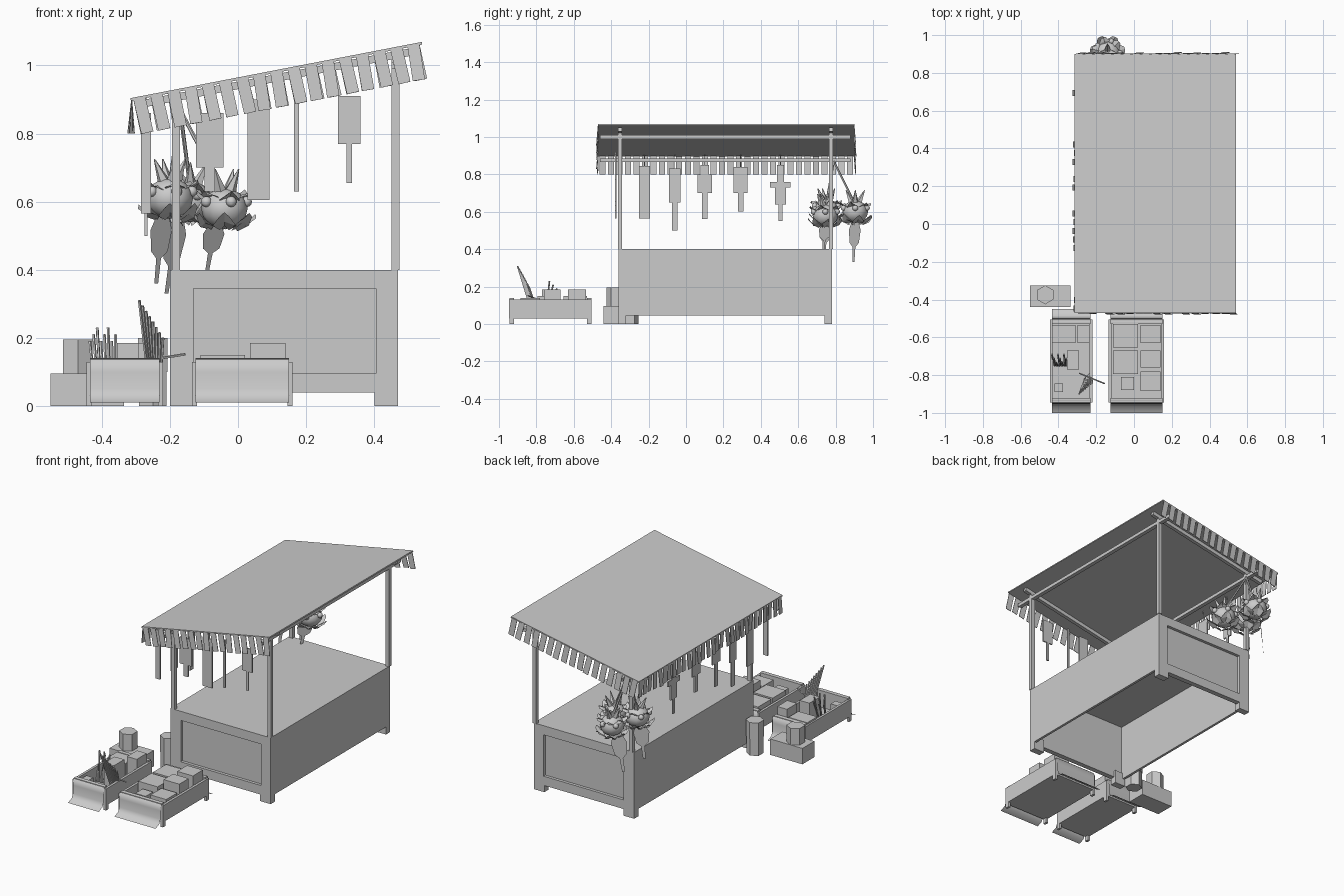
import bpy, bmesh, math, random
from mathutils import Matrix, Vector

random.seed(4)
old = bpy.data.objects.get("Cube")
if old:
    bpy.data.objects.remove(old, do_unlink=True)

grey = bpy.data.materials.new("plain grey")
grey.use_nodes = True
COL = (0.6, 0.6, 0.6, 1)
grey.diffuse_color = COL
next(n for n in grey.node_tree.nodes if n.type == 'BSDF_PRINCIPLED').inputs["Base Color"].default_value = COL


# --- helpers ---
def finish(name, bm, smooth=False):
    me = bpy.data.meshes.new(name)
    bm.to_mesh(me)
    bm.free()
    me.materials.append(grey)
    ob = bpy.data.objects.new(name, me)
    bpy.context.collection.objects.link(ob)
    for p in me.polygons:
        p.use_smooth = smooth
    return ob


def box(bm, x, y, z, mat=None):
    size = Matrix.Diagonal((x[1] - x[0], y[1] - y[0], z[1] - z[0], 1))
    mid = Matrix.Translation(((x[0] + x[1]) / 2, (y[0] + y[1]) / 2, (z[0] + z[1]) / 2))
    m = mid @ size
    return bmesh.ops.create_cube(bm, size=1, matrix=mat @ m if mat else m)["verts"]


def rod(bm, a, b, r, sides=6, r2=None):
    a, b = Vector(a), Vector(b)
    d = b - a
    m = Matrix.Translation((a + b) / 2) @ d.to_track_quat('Z', 'Y').to_matrix().to_4x4()
    bmesh.ops.create_cone(bm, cap_ends=True, segments=sides, radius1=r,
                          radius2=r if r2 is None else r2, depth=d.length, matrix=m)


def sheet(bm, rows):
    """Quad strip through rows of points."""
    vs = [[bm.verts.new(p) for p in row] for row in rows]
    for r, s in zip(vs, vs[1:]):
        for i in range(len(r) - 1):
            bm.faces.new((r[i], r[i + 1], s[i + 1], s[i]))


# --- counter: open underneath, framed ends, plain long walls ---
X0, X1, Y0, Y1, TOP = -0.2, 0.47, -0.36, 0.78, 0.4
bm = bmesh.new()
box(bm, (X0, X1), (Y0, Y1), (0.385, TOP))
finish("counter_top", bm)

bm = bmesh.new()
for x in (X0, X1 - 0.015):
    box(bm, (x, x + 0.015), (Y0, Y1), (0.045, 0.385))
finish("long_walls", bm)

for name, y, s in (("front_panel", Y0, 1), ("back_panel", Y1, -1)):
    bm = bmesh.new()
    ys = sorted((y, y + s * 0.03))
    for xs, zs in (((X0, X1), (0.345, 0.385)), ((X0, X1), (0.04, 0.095)),
                   ((X0, -0.13), (0.095, 0.345)), ((0.405, X1), (0.095, 0.345))):
        box(bm, xs, ys, zs)
    box(bm, (-0.13, 0.405), sorted((y + s * 0.018, y + s * 0.03)), (0.095, 0.345))
    finish(name, bm)

bm = bmesh.new()
for x in ((X0, -0.13), (0.4, X1)):
    for y in ((Y0, Y0 + 0.04), (Y1 - 0.04, Y1)):
        box(bm, x, y, (0, 0.08))
finish("counter_feet", bm)

# --- sloping roof ---
RX0, RX1, RY0, RY1, RZ, RISE = -0.315, 0.54, -0.47, 0.9, 0.9, 0.165
angle = math.atan2(RISE, RX1 - RX0)
length = math.hypot(RISE, RX1 - RX0)
slope = Matrix.Translation((RX0, 0, RZ)) @ Matrix.Rotation(-angle, 4, 'Y')


def roof_z(x):
    return RZ + (x - RX0) * math.tan(angle)


bm = bmesh.new()
box(bm, (0, length), (RY0, RY1), (-0.004, 0.004), slope)
finish("roof_sheet", bm)

bm = bmesh.new()
for x in (-0.182, 0.462):
    z = roof_z(x) - 0.05
    for y in (-0.352, 0.775):
        box(bm, (x - 0.012, x + 0.012), (y - 0.011, y + 0.011), (TOP, z + 0.04))
    box(bm, (x - 0.012, x + 0.012), (RY0 + 0.01, RY1 - 0.02), (z - 0.01, z + 0.01))
for y in (-0.352, 0.775):
    box(bm, (0.02, length - 0.03), (y - 0.011, y + 0.011), (-0.03, -0.008), slope)
finish("posts_and_beams", bm)

# --- fringe on the two sloping edges and the low edge ---
bm = bmesh.new()
n = 17
for side, y in ((-1, RY0), (1, RY1)):
    for i in range(n):
        m = (slope @ Matrix.Translation(((i + 0.5) * length / n, y, 0))
             @ Matrix.Rotation(side * random.uniform(0, 0.09), 4, 'X')
             @ Matrix.Rotation(random.uniform(-0.05, 0.05), 4, 'Y'))
        box(bm, (-0.018, 0.018), (-0.0015, 0.0015), (-0.105, 0), m)
n = 30
for i in range(n):
    m = (Matrix.Translation((RX0 + 0.003, RY0 + (i + 0.5) * (RY1 - RY0) / n, RZ))
         @ Matrix.Rotation(random.uniform(-0.08, 0.12), 4, 'Y'))
    box(bm, (-0.0015, 0.0015), (-0.016, 0.016), (-0.1, 0), m)
finish("fringe", bm)

# --- flat goods hung under the front and low beams: (half width, bottom, top) ---
bm = bmesh.new()
front_goods = ((-0.083, ((0.04, 0.7, 0.86), (0.015, 0.63, 0.7))), (0.06, ((0.032, 0.605, 0.9),)),
               (0.172, ((0.007, 0.63, 0.92),)), (0.327, ((0.033, 0.77, 0.91), (0.008, 0.655, 0.77))))
for x, parts in front_goods:
    for w, lo, hi in parts:
        box(bm, (x - w, x + w), (-0.38, -0.372), (lo, hi))
low_goods = ((-0.222, ((0.03, 0.565, 0.845),)), (-0.06, ((0.03, 0.65, 0.83), (0.015, 0.5, 0.65))),
             (0.1, ((0.022, 0.8, 0.85), (0.038, 0.7, 0.8), (0.015, 0.56, 0.7))),
             (0.292, ((0.037, 0.7, 0.84), (0.015, 0.6, 0.7))),
             (0.505, ((0.018, 0.76, 0.85), (0.055, 0.73, 0.76), (0.03, 0.64, 0.73), (0.01, 0.55, 0.64))))
for y, parts in low_goods:
    for w, lo, hi in parts:
        box(bm, (-0.274, -0.266), (y - w, y + w), (lo, hi))
    rod(bm, (-0.27, y, parts[0][2]), (-0.27, y, roof_z(-0.27)), 0.002, 4)
box(bm, (-0.285, -0.255), (-0.38, -0.372), (0.565, 0.86))
finish("hanging_goods", bm)

# --- three hanging bunches: bulb, flared petals, tuft, berries, leaf tail ---
bunches = ((-0.14, 0.905, 0.60, -0.07, 0.33), (-0.04, 0.745, 0.58, -0.05, 0.40), (-0.2, 0.75, 0.61, -0.04, 0.36))
for k, (cx, cy, cz, tail_dx, tail_z) in enumerate(bunches):
    bm = bmesh.new()
    c = Vector((cx, cy, cz))
    bmesh.ops.create_uvsphere(bm, u_segments=12, v_segments=8, radius=1,
                              matrix=Matrix.Translation(c) @ Matrix.Diagonal((0.068, 0.068, 0.06, 1)))
    finish("bunch_bulb", bm, True)

    bm = bmesh.new()
    for ring, (count, r_in, r_out, z_in, z_out) in enumerate(
            ((7, 0.04, 0.094, -0.055, -0.015), (6, 0.035, 0.085, 0.035, 0.05))):
        for i in range(count):
            a = (i + 0.5 * ring + 0.25) * math.tau / count
            rows = []
            for t, w in ((0, 0.35), (0.6, 0.5), (1, 0.15)):
                r = r_in + (r_out - r_in) * t
                z = z_in + (z_out - z_in) * t * t + random.uniform(-0.006, 0.006)
                rows.append([c + Vector((r * math.cos(a + s * w), r * math.sin(a + s * w),
                                         z - 0.012 * abs(s))) for s in (-1, 0, 1)])
            sheet(bm, rows)
    for i in range(4):
        a = i * math.tau / 4 + k
        d = Vector((math.cos(a), math.sin(a), 0))
        rod(bm, c + d * 0.02 + Vector((0, 0, 0.05)), c + d * 0.05 + Vector((0, 0, 0.115)), 0.018, 5, 0.002)
    # leaf tail: a broad leaf with a narrow tip
    tip = Vector((cx + tail_dx, cy - 0.01, tail_z))
    start = c + Vector((tail_dx * 0.5, 0, -0.04))
    side = Vector((0.7, 0.7, 0))
    sheet(bm, [[start.lerp(tip, t) - side * w, start.lerp(tip, t) + side * w]
               for t, w in ((0, 0.02), (0.25, 0.045), (0.55, 0.035), (0.65, 0.01), (1, 0.008))])
    finish("bunch_petals", bm)

    bm = bmesh.new()
    for i in range(5):
        a = i * math.tau / 5
        bmesh.ops.create_uvsphere(bm, u_segments=8, v_segments=6, radius=0.016, matrix=Matrix.Translation(
            c + Vector((0.065 * math.cos(a), 0.065 * math.sin(a), 0.02))))
    finish("bunch_berries", bm, True)

    bm = bmesh.new()
    rod(bm, c + Vector((0, 0, 0.04)), (-0.17, 0.79, 0.87), 0.006)
    finish("bunch_cord", bm)

# --- two crates with cloth over both ends ---
CY0, CY1 = -0.945, -0.505
for name, x0, x1 in (("left_crate", -0.445, -0.22), ("right_crate", -0.135, 0.16)):
    bm = bmesh.new()
    for x in (x0, x1 - 0.015):
        box(bm, (x, x + 0.015), (CY0, CY1), (0.03, 0.13))
        for y in (CY0, CY1 - 0.025):
            box(bm, (x, x + 0.015), (y, y + 0.025), (0, 0.03))
    for y in (CY0, CY1 - 0.025):
        box(bm, (x0 + 0.01, x1 - 0.01), (y, y + 0.025), (0.03, 0.14))
    box(bm, (x0 + 0.015, x1 - 0.015), (CY0 + 0.025, CY1 - 0.025), (0.03, 0.04))
    finish(name, bm)
    bm = bmesh.new()
    for y, s in ((CY0, -1), (CY1, 1)):
        sheet(bm, [[(x, y + s * d, z) for x in (x0 + 0.01, x1 - 0.01)] for d, z in
                   ((-0.01, 0.141), (0.004, 0.135), (0.008, 0.1), (0.009, 0.05), (0.02, 0.025), (0.055, 0.01))])
    finish(name + "_cloth", bm, True)

# --- boxes inside the crates: x range, y range, top ---
bm = bmesh.new()
for x, y, top in (((-0.11, 0.02), (-0.655, -0.53), 0.15), ((-0.11, 0.02), (-0.795, -0.67), 0.15),
                  ((-0.07, 0), (-0.88, -0.81), 0.12), ((0.035, 0.14), (-0.63, -0.535), 0.185),
                  ((0.035, 0.14), (-0.76, -0.67), 0.185), ((0.035, 0.14), (-0.885, -0.78), 0.14),
                  ((-0.435, -0.31), (-0.63, -0.535), 0.14), ((-0.3, -0.235), (-0.63, -0.535), 0.185),
                  ((-0.355, -0.29), (-0.77, -0.67), 0.185), ((-0.42, -0.375), (-0.89, -0.845), 0.12)):
    box(bm, x, y, (0.04, top))
finish("packed_boxes", bm)

# --- sticks leaning in the left crate ---
bm = bmesh.new()
for i in range(8):
    f = i / 7
    rod(bm, (-0.23 - 0.03 * f, -0.79 - 0.03 * f, 0.05),
        (-0.22 - 0.07 * f, -0.84 - 0.06 * f, 0.2 + 0.11 * f), 0.0045, 5)
    rod(bm, (-0.42 + 0.06 * f, -0.75, 0.05),
        (-0.435 + 0.075 * f, -0.69 - 0.02 * (i % 3), 0.19 + 0.02 * (i % 3)), 0.0045, 5)
rod(bm, (-0.29, -0.79, 0.13), (-0.155, -0.845, 0.152), 0.004, 5)
finish("sticks", bm)

# --- box and six-sided tubs beside the counter ---
bm = bmesh.new()
box(bm, (-0.55, -0.335), (-0.44, -0.325), (0, 0.096))
finish("loose_box", bm)
bm = bmesh.new()
for x, y, z in ((-0.47, -0.375, 0.096), (-0.25, -0.3, 0), (-0.25, -0.3, 0.1)):
    rod(bm, (x, y, z), (x, y, z + 0.1), 0.05 if z else 0.047)
finish("tubs", bm)
